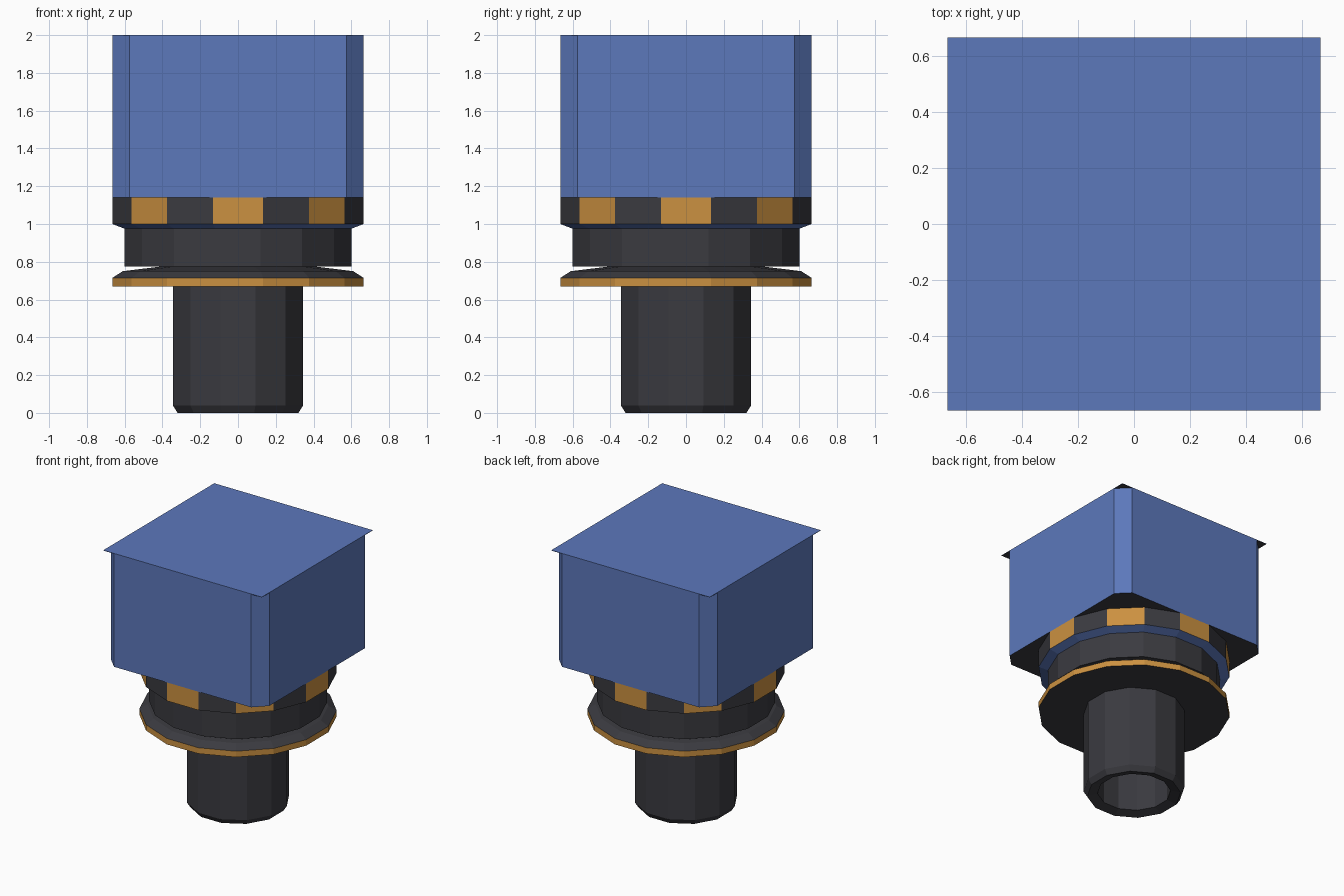
import bpy, bmesh, math

if "Cube" in bpy.data.objects:
    bpy.data.objects.remove(bpy.data.objects["Cube"])


def material(name, color):
    m = bpy.data.materials.new(name)
    m.diffuse_color = (*color, 1.0)
    m.use_nodes = True
    m.node_tree.nodes["Principled BSDF"].inputs["Base Color"].default_value = m.diffuse_color
    return m


BLUE = material("blue", (0.107, 0.188, 0.500))
ORANGE = material("orange", (0.600, 0.283, 0.052))
DARK = material("charcoal", (0.043, 0.043, 0.051))
MATS = [BLUE, ORANGE, DARK]


def finish(name, bm, rule):
    """Make an object; rule(face) gives the material index."""
    bm.normal_update()
    bmesh.ops.recalc_face_normals(bm, faces=bm.faces[:])
    bm.normal_update()
    for f in bm.faces:
        f.material_index = rule(f)
    me = bpy.data.meshes.new(name)
    bm.to_mesh(me)
    bm.free()
    for m in MATS:
        me.materials.append(m)
    ob = bpy.data.objects.new(name, me)
    bpy.context.collection.objects.link(ob)
    return ob


def lathe(name, profile, sides, rule):
    """Faceted turned part: profile of (flat-to-centre radius, z), ends capped."""
    bm = bmesh.new()
    rings = []
    for r, z in profile:
        big = r / math.cos(math.pi / sides)
        rings.append([bm.verts.new((big * math.cos((i + 0.5) * math.tau / sides),
                                    big * math.sin((i + 0.5) * math.tau / sides), z))
                      for i in range(sides)])
    for a, b in zip(rings, rings[1:]):
        for i in range(sides):
            j = (i + 1) % sides
            bm.faces.new((a[i], a[j], b[j], b[i]))
    bm.faces.new(rings[0])
    bm.faces.new(rings[-1])
    return finish(name, bm, rule)


def prism(name, outline, z0, z1, rule):
    bm = bmesh.new()
    face = bm.faces.new([bm.verts.new((x, y, z0)) for x, y in outline])
    new = bmesh.ops.extrude_face_region(bm, geom=[face])["geom"]
    for v in new:
        if isinstance(v, bmesh.types.BMVert):
            v.co.z = z1
    return finish(name, bm, rule)


def dark_below(f):
    return 2 if f.normal.z < -0.9 else 0


# Square head with chamfered upright corners
H, C = 0.665, 0.575
corners = [(H, -C), (H, C), (C, H), (-C, H), (-H, C), (-H, -C), (-C, -H), (C, -H)]
prism("head_block", corners, 1.14, 1.998, dark_below)

# Thin full-square top plate, overhanging the chamfers
prism("head_top_plate", [(H, -H), (H, H), (-H, H), (-H, -H)], 1.997, 2.0, dark_below)


# Collar with alternating orange and dark facets, blue bevel underneath
def collar_rule(f):
    if abs(f.normal.z) > 0.95:
        return 2
    if f.normal.z < -0.1:
        return 0
    c = f.calc_center_median()
    return 1 if round(math.atan2(c.y, c.x) / (math.tau / 16)) % 2 == 0 else 2


lathe("striped_collar", [(0.60, 0.975), (0.665, 1.0), (0.665, 1.14)], 16,
      lambda f: 0 if f.calc_center_median().z < 0.995
      and abs(f.normal.z) < 0.999 else collar_rule(f))

# Dark neck
lathe("neck", [(0.60, 0.775), (0.60, 0.98)], 16, lambda f: 2)

# Flange: orange rim with dark sloped top
lathe("flange", [(0.665, 0.67), (0.665, 0.715), (0.61, 0.75), (0.40, 0.776)], 16,
      lambda f: 1 if abs(f.normal.z) < 0.1 else 2)

# Hollow lower shaft with chamfered end
lathe("shaft", [(0.345, 0.68), (0.345, 0.04), (0.32, 0.0), (0.25, 0.02), (0.25, 0.40)],
      12, lambda f: 2)
